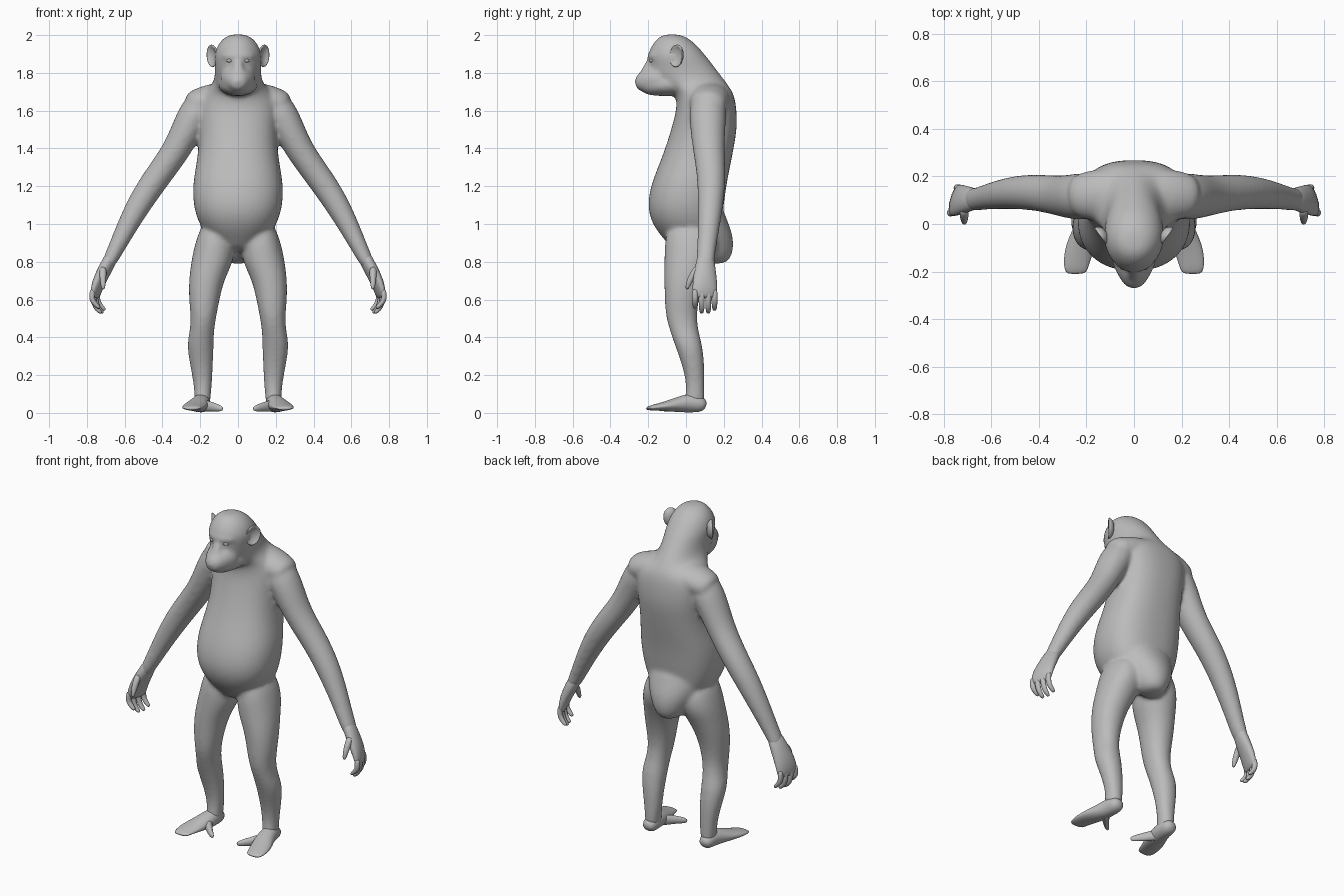
import bpy, bmesh, math
from mathutils import Vector

skin = bpy.data.materials.new("grey skin")
skin.diffuse_color = (0.5, 0.5, 0.5, 1)
N = 16


def level(z, cx, w, yf, yc, yb, ef=2.0, eb=2.0):
    """Horizontal ring, widest at yc; ef and eb square off front and back."""
    pts = []
    for i in range(N):
        a = 2 * math.pi * i / N
        c, s = math.cos(a), math.sin(a)
        e, d = (eb, yb - yc) if s > 0 else (ef, yc - yf)
        k = (abs(c) ** e + abs(s) ** e) ** (-1 / e)
        pts.append((cx + 1.02 * w * c * k, yc + s * k * d, z))
    return pts


def loft(bm, rings):
    """Skin a closed tube through rings of points."""
    rows = [[bm.verts.new(p) for p in r] for r in rings]
    for a, b in zip(rows, rows[1:]):
        for i in range(len(a)):
            j = (i + 1) % len(a)
            bm.faces.new((a[i], a[j], b[j], b[i]))
    bm.faces.new(rows[0])
    bm.faces.new(rows[-1])


def tube(bm, path, side):
    """Tube through (x, y, z, radius, radius along side)."""
    P = [Vector(p[:3]) for p in path]
    rings = []
    for i, p in enumerate(path):
        t = (P[min(i + 1, len(P) - 1)] - P[max(i - 1, 0)]).normalized()
        v = t.cross(Vector(side)).normalized()
        u = v.cross(t)
        rings.append([P[i] + v * p[3] * 1.03 * math.cos(a) + u * p[4] * 1.03 * math.sin(a)
                      for a in (2 * math.pi * k / N for k in range(N))])
    loft(bm, rings)


def finish(bm, name, mirror=False, fuse=False, sub=1):
    bmesh.ops.recalc_face_normals(bm, faces=bm.faces)
    me = bpy.data.meshes.new(name)
    bm.to_mesh(me)
    bm.free()
    me.materials.append(skin)
    ob = bpy.data.objects.new(name, me)
    bpy.context.collection.objects.link(ob)
    bpy.context.view_layer.objects.active = ob
    ob.select_set(True)
    ob.modifiers.new("round", "SUBSURF").levels = sub
    if fuse:
        m = ob.modifiers.new("fuse", "REMESH")
        m.mode, m.voxel_size, m.use_smooth_shade = "VOXEL", 0.01, True
        m = ob.modifiers.new("relax", "SMOOTH")
        m.factor, m.iterations = 0.5, 14
    if mirror:
        ob.modifiers.new("mirror", "MIRROR")
    for m in list(ob.modifiers):
        bpy.ops.object.modifier_apply(modifier=m.name)
    bpy.ops.object.shade_smooth()
    ob.select_set(False)
    return ob


# Body: head, neck and torso in one loft: z, half width, front, widest, back
bm = bmesh.new()
trunk = [
    (2.005, .035, -.115, -.08, -.035), (1.987, .075, -.15, -.07, .01),
    (1.95, .108, -.182, -.06, .058), (1.90, .126, -.206, -.06, .1),
    (1.865, .126, -.197, -.05, .13), (1.82, .122, -.2, -.03, .163),
    (1.77, .124, -.185, .0, .203), (1.735, .14, -.12, .06, .227),
    (1.70, .185, -.068, .1, .247), (1.66, .214, -.055, .11, .26),
    (1.61, .217, -.052, .11, .268), (1.52, .207, -.075, .1, .273),
    (1.42, .205, -.106, .08, .257), (1.32, .217, -.143, .05, .238),
    (1.22, .236, -.184, .02, .217), (1.12, .236, -.206, .0, .204),
    (1.04, .219, -.197, .0, .192), (.97, .187, -.162, .02, .182),
    (.91, .13, -.11, .03, .16), (.85, .07, -.06, .03, .12)]
loft(bm, [level(z, 0, w, f, c, b, 2.3 if z < 1.65 else 2, 2.9 if z < 1.72 else 2)
          for z, w, f, c, b in trunk])

# Shoulder yoke sloping from neck to arms
tube(bm, [(-.27, .115, 1.615, .07, .085), (-.2, .12, 1.645, .078, .1), (-.1, .125, 1.668, .087, .115),
          (.1, .125, 1.668, .087, .115), (.2, .12, 1.645, .078, .1), (.27, .115, 1.615, .07, .085)], (0, 1, 0))

# Rump: broad at the hips, narrowing below
rump = [(1.11, .17, .0, .19), (1.03, .18, -.03, .217), (.96, .167, -.05, .247),
        (.89, .13, -.02, .258), (.83, .095, .05, .245), (.787, .05, .1, .215)]
loft(bm, [level(z, 0, w, f, f * .6 + b * .4, b) for z, w, f, b in rump])

# Jaw, muzzle and brow ridge
tube(bm, [(0, .0, 1.745, .05, .09), (0, -.06, 1.738, .062, .108), (0, -.13, 1.737, .06, .1),
          (0, -.19, 1.735, .054, .078), (0, -.235, 1.728, .04, .05)], (1, 0, 0))
tube(bm, [(0, -.1, 1.77, .08, .108), (0, -.18, 1.763, .075, .086), (0, -.222, 1.752, .062, .064),
          (0, -.252, 1.744, .043, .045), (0, -.27, 1.74, .02, .024)], (1, 0, 0))
tube(bm, [(-.085, -.155, 1.885, .012, .014), (-.045, -.186, 1.889, .014, .016), (0, -.195, 1.887, .014, .014),
          (.045, -.186, 1.889, .014, .016), (.085, -.155, 1.885, .012, .014)], (0, 0, 1))
# Nose bridge
tube(bm, [(0, -.19, 1.875, .014, .022), (0, -.212, 1.83, .014, .028),
          (0, -.238, 1.79, .012, .03)], (1, 0, 0))

# Legs: z, inner, outer, front, back
leg = [(1.01, .05, .185, -.08, .13), (.93, .02, .217, -.112, .17), (.85, .015, .238, -.116, .165),
       (.78, .035, .25, -.117, .13), (.70, .075, .26, -.117, .098), (.60, .098, .26, -.114, .068),
       (.51, .116, .249, -.109, .057), (.43, .128, .255, -.085, .067), (.36, .129, .272, -.06, .088),
       (.25, .133, .253, -.02, .099), (.15, .138, .234, .002, .099), (.08, .145, .23, -.005, .1),
       (.025, .15, .228, -.02, .095)]
# Arms: x, y, z, thickness, depth
arm = [(.15, .12, 1.67, .05, .06), (.2, .115, 1.625, .095, .1), (.262, .115, 1.52, .084, .094),
       (.325, .12, 1.39, .073, .082), (.42, .135, 1.26, .071, .076), (.51, .132, 1.13, .067, .069),
       (.592, .12, .98, .054, .058), (.66, .105, .84, .041, .047), (.703, .1, .76, .034, .05)]
for s in (1, -1):
    loft(bm, [level(z, s * (i + o) / 2, (o - i) / 2, f, (f + b) / 2, b, 2.2, 2.2) for z, i, o, f, b in leg])
    tube(bm, [(s * x, y, z, r, d) for x, y, z, r, d in arm], (0, 1, 0))
finish(bm, "body", fuse=True, sub=2)

# Hands: palm turned slightly inward, four curled fingers and a thumb
bm = bmesh.new()
tube(bm, [(.655, .105, .855, .035, .042), (.701, .102, .765, .036, .055), (.74, .1, .69, .031, .068),
          (.755, .1, .63, .022, .067), (.758, .1, .605, .012, .06)], (-.3, 1, 0))
for x, y, tip in ((.012, .048, .555), (.004, .083, .53), (-.006, .118, .53), (-.016, .151, .545)):
    tube(bm, [(.757 + x, y, .66, .014, .016), (.764 + x, y, .605, .015, .016), (.752 + x, y, tip + .03, .014, .015),
              (.728 + x, y, tip + .005, .011, .012), (.718 + x, y, tip, .006, .007)], (0, 1, 0))
tube(bm, [(.715, .065, .775, .018, .02), (.715, .032, .725, .018, .018), (.715, .013, .685, .014, .014),
          (.713, .003, .652, .008, .008)], (1, 0, 0))
finish(bm, "hands", mirror=True)

# Feet: broad flat sole with joined toes and a splayed big toe
bm = bmesh.new()
tube(bm, [(.19, .107, .035, .018, .024), (.19, .085, .045, .042, .042), (.192, .03, .055, .052, .046),
          (.206, -.04, .044, .041, .054), (.228, -.1, .036, .027, .06), (.242, -.155, .03, .018, .055),
          (.245, -.19, .026, .013, .049), (.244, -.212, .022, .006, .038)], (1, 0, 0))
tube(bm, [(.195, -.005, .04, .025, .032), (.165, -.05, .036, .022, .03), (.125, -.092, .03, .016, .022),
          (.095, -.118, .024, .012, .017), (.08, -.128, .02, .006, .008)], (0, 0, 1))
finish(bm, "feet", mirror=True)

# Ears: dished ovals flaring out towards the back
bm = bmesh.new()
lean = math.radians(36)
rings = []
for r, h in ((.5, -.025), (.9, -.006), (1, .006), (.88, .012), (.65, .0), (.2, -.006)):
    ring = []
    for k in range(N):
        a = 2 * math.pi * k / N
        u, v = .047 * r * math.cos(a), .063 * r * math.sin(a)
        ring.append((.134 + h * math.cos(lean) + u * math.sin(lean),
                     -.048 + u * math.cos(lean) - h * math.sin(lean), 1.89 + v + u * .15))
    rings.append(ring)
loft(bm, rings)
finish(bm, "ears", mirror=True)

# Eyes
bm = bmesh.new()
tube(bm, [(.031, -.187, 1.864, .003, .003), (.038, -.187, 1.865, .008, .008), (.046, -.185, 1.865, .01, .01),
          (.054, -.181, 1.865, .008, .008), (.061, -.177, 1.864, .003, .003)], (0, 0, 1))
finish(bm, "eyes", mirror=True)

# Lips
for name, z, y in (("upper_lip", 1.75, -.26), ("lower_lip", 1.731, -.256)):
    bm = bmesh.new()
    tube(bm, [(x, y + 18 * x * x, z - 2 * x * x, r, r) for x, r in
              ((-.036, .004), (-.022, .008), (0, .009), (.022, .008), (.036, .004))], (0, 0, 1))
    finish(bm, name)
